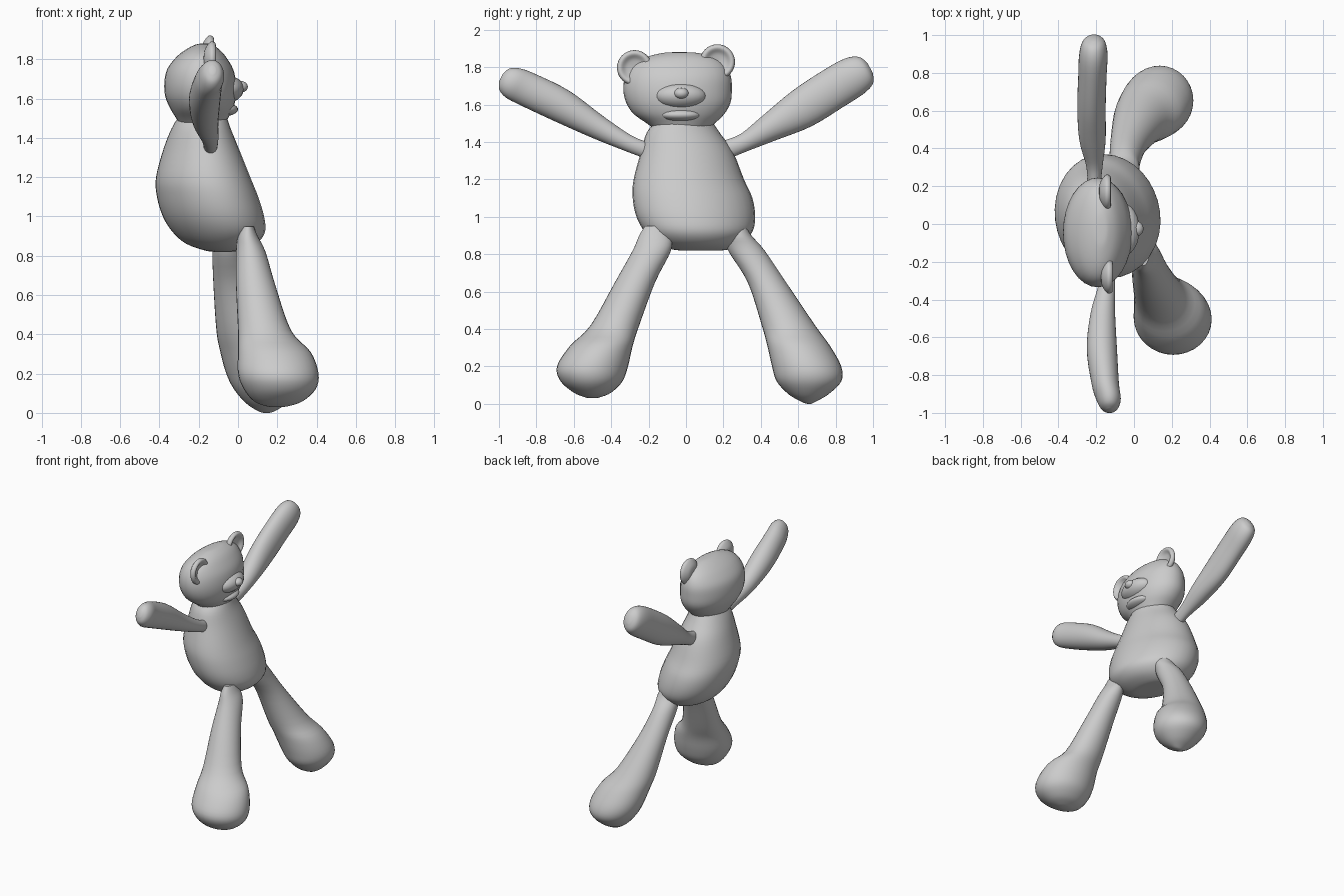
import bpy, bmesh, math
from mathutils import Matrix, Vector

cube = bpy.data.objects.get("Cube")
if cube:
    bpy.data.objects.remove(cube, do_unlink=True)

GREY = (0.6, 0.6, 0.6, 1)
plush = bpy.data.materials.new("plush grey")
plush.use_nodes = True
plush.diffuse_color = GREY
bsdf = plush.node_tree.nodes["Principled BSDF"]
bsdf.inputs["Base Color"].default_value = GREY
bsdf.inputs["Roughness"].default_value = 0.8


def finish(name, bm):
    bmesh.ops.recalc_face_normals(bm, faces=bm.faces)
    mesh = bpy.data.meshes.new(name)
    bm.to_mesh(mesh)
    bm.free()
    mesh.materials.append(plush)
    mesh.shade_smooth()
    obj = bpy.data.objects.new(name, mesh)
    bpy.context.collection.objects.link(obj)
    return obj


def spline(rows, steps=4):
    """Catmull-Rom interpolation through rows of numbers."""
    pts = [rows[0]] + rows + [rows[-1]]
    out = []
    for i in range(1, len(pts) - 2):
        for k in range(steps):
            t = k / steps
            out.append([0.5 * (2 * b + (c - a) * t + (2 * a - 5 * b + 4 * c - d) * t * t
                               + (3 * b - a - 3 * c + d) * t ** 3)
                        for a, b, c, d in zip(*pts[i - 1:i + 3])])
    return out + [list(rows[-1])]


def loft(name, rows, frame=Matrix(), shear=0.0, sides=32):
    """Oval rings from rows of (height, u min, u max, v min, v max)."""
    bm = bmesh.new()
    rings = []
    for h, u0, u1, v0, v1 in spline(rows):
        ring = []
        for i in range(sides):
            a = 2 * math.pi * i / sides
            v = (v1 - v0) / 2 * math.sin(a)
            u = (u0 + u1) / 2 + (u1 - u0) / 2 * math.cos(a) - shear * v
            ring.append(bm.verts.new(frame @ Vector((u, (v0 + v1) / 2 + v, h))))
        rings.append(ring)
    for r, s in zip(rings, rings[1:]):
        for i in range(sides):
            j = (i + 1) % sides
            bm.faces.new((r[i], r[j], s[j], s[i]))
    bm.faces.new(rings[0])
    bm.faces.new(rings[-1])
    return finish(name, bm)


def ellipsoid(name, centre, radii, tilt=0.0):
    bm = bmesh.new()
    m = Matrix.Translation(centre) @ Matrix.Rotation(tilt, 4, 'Y') @ Matrix.Diagonal((*radii, 1))
    bmesh.ops.create_uvsphere(bm, u_segments=24, v_segments=16, radius=1, matrix=m)
    return finish(name, bm)


def axes(origin, u, v, w):
    m = Matrix((u, v, w)).transposed().to_4x4()
    m.translation = origin
    return m


# Pear-shaped torso
loft("torso", [
    (1.51, -.30, -.06, -.16, .14), (1.45, -.335, -.04, -.21, .18),
    (1.35, -.375, 0, -.24, .25), (1.2, -.415, .06, -.28, .31),
    (1.1, -.41, .10, -.285, .355), (1.0, -.38, .13, -.265, .37),
    (.92, -.33, .135, -.22, .355), (.86, -.26, .09, -.15, .30),
    (.825, -.16, .01, -.07, .23), (.82, -.11, -.05, 0, .15)], shear=.12)

# Head
loft("head", [
    (1.46, -.29, -.07, -.16, .11), (1.50, -.315, -.05, -.21, .155),
    (1.55, -.345, -.025, -.28, .205), (1.61, -.37, -.01, -.32, .238),
    (1.68, -.375, -.01, -.335, .245), (1.75, -.36, -.025, -.325, .24),
    (1.81, -.315, -.06, -.29, .21), (1.85, -.265, -.095, -.225, .155),
    (1.875, -.215, -.135, -.13, .07), (1.88, -.185, -.16, -.07, .0)])

# Muzzle, chin and nose, with the mouth crease between them
ellipsoid("muzzle", (-.06, -.03, 1.645), (.09, .14, .07), -.15)
ellipsoid("chin", (-.075, -.03, 1.545), (.075, .11, .035))
ellipsoid("nose", (.012, -.025, 1.66), (.038, .04, .03))

# Dished ears, facing forward
ear_profile = [(-.035, .015), (-.028, .055), (0, .092), (.022, .088),
               (.026, .072), (.008, .045), (0, .008)]
for side, pos in (("right", (-.14, -.275, 1.797)), ("left", (-.15, .168, 1.828))):
    frame = axes(pos, Vector((0, 1, 0)), Vector((0, 0, 1)), Vector((1, 0, 0)))
    loft(side + "_ear", [(h, -r, r, -r, r) for h, r in ear_profile], frame)

# Raised arms, tapering to the shoulder
arms = {
    "left_arm": ((-.21, .22, 1.37), 1, 28.5, [
        (-.05, -.03, .03, -.045, .03), (.0, -.035, .035, -.058, .04),
        (.1, -.045, .045, -.07, .03), (.25, -.08, .06, -.09, .06),
        (.45, -.09, .06, -.115, .10), (.65, -.085, .065, -.105, .118),
        (.78, -.08, .07, -.095, .118), (.85, -.06, .055, -.07, .09),
        (.875, -.02, .02, -.02, .04)]),
    "right_arm": ((-.14, -.22, 1.36), -1, 26.5, [
        (-.05, -.03, .03, -.04, .03), (.0, -.035, .035, -.045, .04),
        (.1, -.045, .04, -.055, .035), (.28, -.09, .04, -.07, .06),
        (.5, -.11, .05, -.08, .10), (.7, -.085, .06, -.085, .10),
        (.79, -.06, .07, -.083, .09), (.84, -.035, .055, -.06, .065),
        (.86, -.005, .025, -.02, .025)])}
for name, (origin, s, deg, rows) in arms.items():
    c, n = math.cos(math.radians(deg)), math.sin(math.radians(deg))
    loft(name, rows, axes(origin, Vector((1, 0, 0)), Vector((0, -s * n, c)), Vector((0, s * c, n))))

# Splayed legs, swelling into rounded feet
loft("right_leg", [
    (.95, .02, .08, -.22, -.09), (.9, 0, .10, -.25, -.08),
    (.82, -.01, .14, -.285, -.08), (.65, -.01, .19, -.38, -.165),
    (.42, 0, .27, -.51, -.25), (.31, 0, .37, -.62, -.285),
    (.2, 0, .41, -.69, -.31), (.12, .03, .395, -.67, -.34),
    (.06, .08, .33, -.60, -.40), (.035, .14, .26, -.54, -.46),
    (.03, .18, .22, -.51, -.49)])
loft("left_leg", [
    (.95, -.09, .01, .22, .32), (.9, -.12, .03, .21, .35),
    (.82, -.13, .03, .225, .42), (.65, -.125, .07, .33, .535),
    (.42, -.11, .17, .405, .69), (.31, -.09, .26, .435, .77),
    (.2, -.06, .31, .46, .83), (.12, -.02, .305, .485, .83),
    (.05, .04, .25, .55, .76), (.01, .10, .19, .62, .69),
    (0, .13, .16, .65, .67)])

# Smooth shading with crisp creases
for obj in bpy.context.collection.objects:
    obj.select_set(obj.type == 'MESH')
    if obj.type == 'MESH':
        bpy.context.view_layer.objects.active = obj
bpy.ops.object.shade_smooth_by_angle(angle=math.radians(50))
